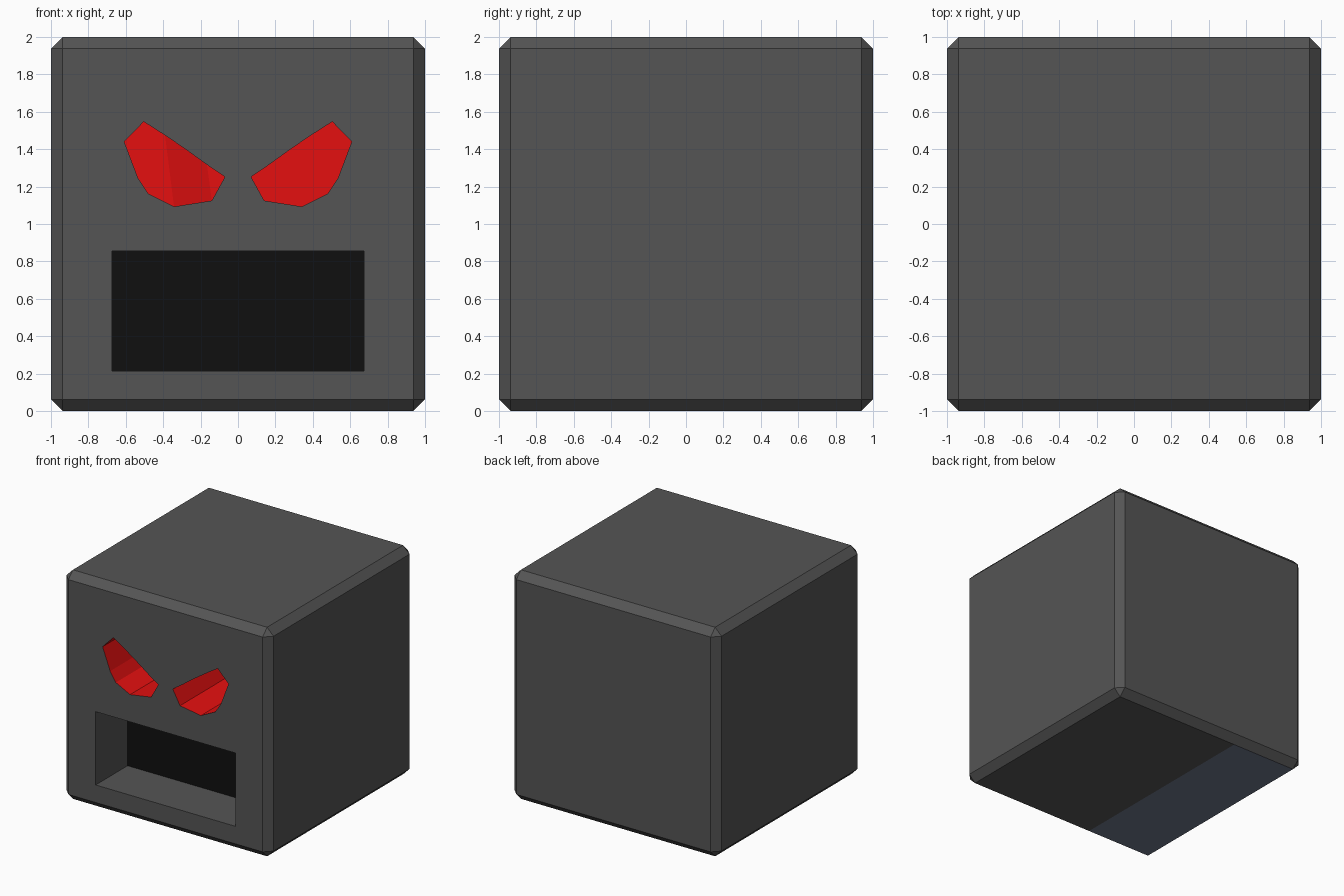
import bpy, bmesh
from mathutils import Vector

if "Cube" in bpy.data.objects:
    bpy.data.objects.remove(bpy.data.objects["Cube"])


def material(name, rgb):
    m = bpy.data.materials.new(name)
    m.diffuse_color = (*rgb, 1)
    m.use_nodes = True
    m.node_tree.nodes["Principled BSDF"].inputs["Base Color"].default_value = m.diffuse_color
    return m


# every object shares the same slot order, so booleans keep the colours
BODY, BLACK, RED, BLUE = range(4)
MATS = [material("dark grey", (0.09, 0.09, 0.09)),
        material("mouth black", (0.005, 0.005, 0.005)),
        material("eye red", (0.78, 0.005, 0.005)),
        material("slate blue", (0.155, 0.185, 0.26))]


def make_object(name, bm):
    mesh = bpy.data.meshes.new(name)
    bm.to_mesh(mesh)
    bm.free()
    for m in MATS:
        mesh.materials.append(m)
    ob = bpy.data.objects.new(name, mesh)
    bpy.context.collection.objects.link(ob)
    return ob


def cutter(name, outline, depths, back_zones, side_mat, back_mat):
    """Prism cut inwards from the front; depths gives the floor of each corner."""
    bm = bmesh.new()
    front = [bm.verts.new((x, -1.2, z)) for x, z in outline]
    back = [bm.verts.new((x, -1 + d, z)) for (x, z), d in zip(outline, depths)]
    n = len(outline)
    bm.faces.new(front).material_index = side_mat
    for i in range(n):
        j = (i + 1) % n
        bm.faces.new((front[i], front[j], back[j], back[i])).material_index = side_mat
    for zone in back_zones:
        bm.faces.new([back[i] for i in zone]).material_index = back_mat
    bmesh.ops.recalc_face_normals(bm, faces=bm.faces[:])
    ob = make_object(name, bm)
    ob.hide_render = True
    ob.hide_viewport = True
    return ob


# block with flat chamfered edges
bm = bmesh.new()
bmesh.ops.create_cube(bm, size=2)
bmesh.ops.translate(bm, verts=bm.verts[:], vec=(0, 0, 1))
bmesh.ops.bevel(bm, geom=bm.edges[:], offset=0.062, segments=1,
                profile=0.5, affect='EDGES')
bm.normal_update()

# coloured strip on the underside
under = min(bm.faces, key=lambda f: f.calc_center_median().z)
bmesh.ops.bisect_plane(bm, geom=[under, *under.edges, *under.verts],
                       plane_co=Vector((-0.3, 0, 0)), plane_no=Vector((1, 0, 0)))
bm.normal_update()
for f in bm.faces:
    if f.normal.z < -0.99 and f.calc_center_median().x < -0.3:
        f.material_index = BLUE
block = make_object("block_body", bm)

# mouth recess: grey walls, black back
mouth = cutter("mouth_cutter",
               [(-0.675, 0.215), (0.675, 0.215), (0.675, 0.855), (-0.675, 0.855)],
               [0.44] * 4, [range(4)], BODY, BLACK)

# deep slanted eye recesses, the left one with a stepped floor
EYE = [(0.07, 1.252), (0.14, 1.125), (0.342, 1.093), (0.48, 1.162), (0.535, 1.247),
       (0.608, 1.44), (0.504, 1.547), (0.39, 1.474), (0.285, 1.403), (0.166, 1.317)]
ZONES = [(0, 1, 9), (1, 2, 7, 8, 9), (2, 3, 4, 5, 6, 7)]
cutters = [mouth]
for side, sx, step in (("right", 1, 0.0), ("left", -1, 0.07)):
    depths = [0.8 - step * min(1, max(0, (x - 0.166) / 0.176)) for x, z in EYE]
    zones = ZONES if step else [range(10)]
    cutters.append(cutter(side + "_eye_cutter", [(sx * x, z) for x, z in EYE],
                          depths, zones, RED, RED))

for c in cutters:
    mod = block.modifiers.new(c.name, 'BOOLEAN')
    mod.operation = 'DIFFERENCE'
    mod.solver = 'EXACT'
    mod.object = c
    mod.material_mode = 'INDEX'
